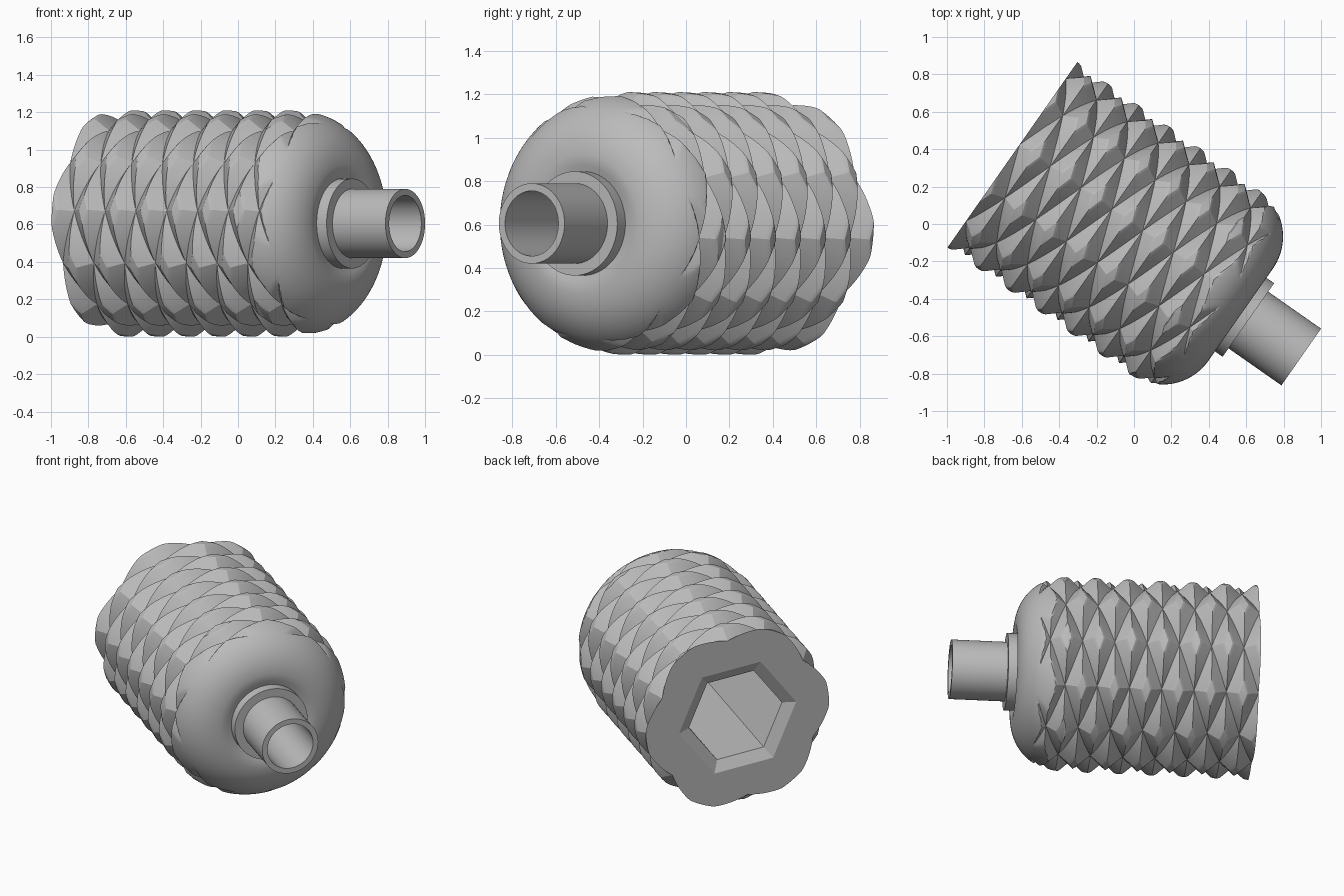
import bpy, bmesh, math
from mathutils import Matrix

if "Cube" in bpy.data.objects:
    bpy.data.objects.remove(bpy.data.objects["Cube"])

SUB = 24                  # grid steps across one diamond
CELLS = 6                 # diamonds around the body
N = SUB * CELLS
PITCH = 0.201             # diamond spacing along the axis
STEP = PITCH / SUB
PHASE = math.radians(7)
FRAME = Matrix.Translation((-0.65, 0.37, 0.605)) @ Matrix.Rotation(math.radians(-35), 4, 'Z')

grey = bpy.data.materials.new("plain grey")
grey.use_nodes = True
grey.diffuse_color = (0.5, 0.5, 0.5, 1)
grey.node_tree.nodes["Principled BSDF"].inputs["Base Color"].default_value = (0.5, 0.5, 0.5, 1)


def wrap(t):
    return abs(t - round(t))


def shoulder(s):
    return 0.62 if s < 1.19 else 0.3 + math.sqrt(max(0, 0.09 - (s - 1.19) ** 2))


# Crossed helical grooves leave blunt pyramids, limited by the rounded shoulder
def knurl(i, j):
    u, v = wrap((i + j) / SUB), wrap((i - j) / SUB)
    return min(0.605, 0.63 - 0.18 * max(u, v), shoulder(j * STEP))


def round_ring(s, r):
    return [(s, r)] * N


def hex_ring(s, r):
    half = math.pi / 6
    return [(s, r * math.cos(half) / math.cos((math.tau * i / N) % (2 * half) - half))
            for i in range(N)]


# Skin a list of rings; grid rows get diagonals that follow the grooves
def loft(name, rings, grid_start=0, grid_end=0):
    bm = bmesh.new()
    rows = []
    for ring in rings:
        row = []
        for i, (s, r) in enumerate(ring):
            a = PHASE + math.tau * i / N
            row.append(bm.verts.new((s, -r * math.cos(a), r * math.sin(a))))
        rows.append(row)
    for k in range(len(rows) - 1):
        for i in range(N):
            n = (i + 1) % N
            a, b, c, d = rows[k][i], rows[k][n], rows[k + 1][n], rows[k + 1][i]
            if grid_start <= k < grid_end:
                ci, cj = i + 0.5, k - grid_start + 0.5
                if wrap((ci + cj) / SUB) > wrap((ci - cj) / SUB):
                    tris = (a, b, d), (b, c, d)
                else:
                    tris = (a, b, c), (a, c, d)
                for t in tris:
                    bm.faces.new(t)
            else:
                bm.faces.new((a, b, c, d))
    bmesh.ops.recalc_face_normals(bm, faces=bm.faces)
    bm.transform(FRAME)
    mesh = bpy.data.meshes.new(name)
    bm.to_mesh(mesh)
    bm.free()
    mesh.materials.append(grey)
    obj = bpy.data.objects.new(name, mesh)
    bpy.context.collection.objects.link(obj)
    bpy.ops.object.select_all(action='DESELECT')
    obj.select_set(True)
    bpy.context.view_layer.objects.active = obj
    bpy.ops.object.shade_smooth_by_angle(angle=math.radians(20))
    return obj


# Body: hexagonal socket, knurled barrel, rounded shoulder and dished end
rings = [round_ring(1.2, 0.15), hex_ring(1.2, 0.31), hex_ring(0.04, 0.31), hex_ring(0, 0.39)]
first = len(rings)
count = int(1.4 / STEP)
rings += [[(j * STEP, knurl(i, j)) for i in range(N)] for j in range(count + 1)]
start = math.asin((count * STEP - 1.19) / 0.3)
for k in range(1, 13):
    a = start + (math.pi / 2 - start) * k / 12
    rings.append(round_ring(1.19 + 0.3 * math.sin(a), 0.3 + 0.3 * math.cos(a)))
rings += [round_ring(1.485, 0.27), round_ring(1.475, 0.24), round_ring(1.46, 0.18)]
loft("knurled_body", rings, first, first + count)

# Collar
loft("collar", [round_ring(1.45, 0.24), round_ring(1.54, 0.24), round_ring(1.54, 0.18)])

# Hollow neck
loft("neck_tube", [round_ring(1.2, 0.15), round_ring(1.885, 0.15),
                   round_ring(1.885, 0.185), round_ring(1.45, 0.185)])
